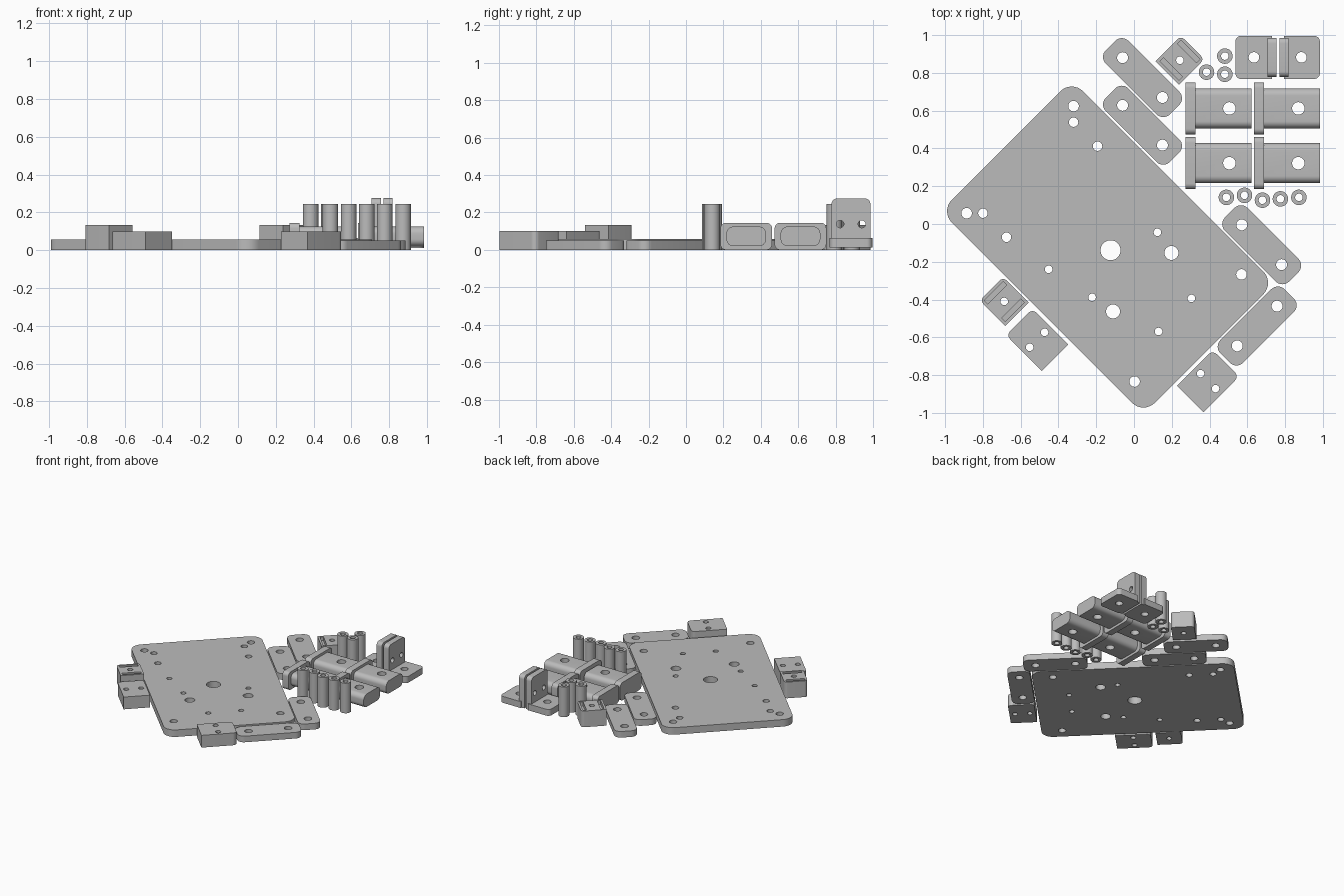
import bpy, bmesh
from math import sin, cos, pi, radians
from mathutils import Matrix

cube = bpy.data.objects.get("Cube")
if cube:
    bpy.data.objects.remove(cube)

GREY = (0.5, 0.5, 0.5, 1)
grey = bpy.data.materials.new("plain_grey")
grey.use_nodes = True
grey.diffuse_color = GREY
grey.node_tree.nodes["Principled BSDF"].inputs["Base Color"].default_value = GREY

FLAT = Matrix.Identity(4)
# Frame for profiles drawn in (y, z) and extruded along x
SIDE = Matrix(((0, 0, 1, 0), (1, 0, 0, 0), (0, 1, 0, 0), (0, 0, 0, 1)))


def rounded(cx, cy, w, h, radii, angle=0):
    """Rounded rectangle; radii run counter-clockwise from the +x +y corner."""
    a, pts = radians(angle), []
    for i, (sx, sy) in enumerate(((1, 1), (-1, 1), (-1, -1), (1, -1))):
        r = radii[i]
        steps = 8 if r else 0
        for k in range(steps + 1):
            t = (i + k / max(steps, 1)) * pi / 2
            x = sx * (w / 2 - r) + r * cos(t)
            y = sy * (h / 2 - r) + r * sin(t)
            pts.append((cx + x * cos(a) - y * sin(a), cy + x * sin(a) + y * cos(a)))
    return pts


def circle(x, y, r, n=32):
    return [(x + r * cos(2 * pi * k / n), y + r * sin(2 * pi * k / n)) for k in range(n)]


def extrude(name, outline, holes, low, high, frame=FLAT):
    """Solid made from a filled outline with round holes (x, y, radius)."""
    curve = bpy.data.curves.new(name, "CURVE")
    curve.dimensions = "2D"
    curve.fill_mode = "BOTH"
    curve.extrude = (high - low) / 2
    for pts in [outline] + [circle(*h) for h in holes]:
        spline = curve.splines.new("POLY")
        spline.points.add(len(pts) - 1)
        for p, (x, y) in zip(spline.points, pts):
            p.co = (x, y, 0, 1)
        spline.use_cyclic_u = True
    temp = bpy.data.objects.new(name + "_curve", curve)
    bpy.context.collection.objects.link(temp)
    bpy.context.view_layer.update()
    mesh = bpy.data.meshes.new_from_object(temp.evaluated_get(bpy.context.evaluated_depsgraph_get()))
    bpy.data.objects.remove(temp)
    bm = bmesh.new()
    bm.from_mesh(mesh)
    bmesh.ops.remove_doubles(bm, verts=bm.verts, dist=1e-5)
    bmesh.ops.transform(bm, matrix=frame @ Matrix.Translation((0, 0, (low + high) / 2)), verts=bm.verts)
    bmesh.ops.recalc_face_normals(bm, faces=bm.faces)
    bm.to_mesh(mesh)
    bm.free()
    mesh.name = name
    mesh.materials.clear()
    mesh.materials.append(grey)
    obj = bpy.data.objects.new(name, mesh)
    bpy.context.collection.objects.link(obj)
    return obj


def cut(obj, cutter):
    """Subtract the cutter and bake the result."""
    cutter.hide_render = True
    mod = obj.modifiers.new("cut", "BOOLEAN")
    mod.operation = "DIFFERENCE"
    mod.solver = "EXACT"
    mod.object = cutter
    bpy.context.view_layer.update()
    mesh = bpy.data.meshes.new_from_object(obj.evaluated_get(bpy.context.evaluated_depsgraph_get()))
    obj.modifiers.clear()
    obj.data = mesh
    bpy.data.objects.remove(cutter)


# Large base plate with its drilled pattern
corner_holes = [(-0.32, 0.624), (-0.886, 0.057), (0.569, -0.267), (0.003, -0.834)]
side_holes = [(-0.32, 0.539), (-0.193, 0.412), (-0.80, 0.057), (-0.675, -0.07)]
small_holes = [(-0.452, -0.24), (0.124, -0.044), (-0.222, -0.388), (0.304, -0.394), (0.13, -0.569)]
drilled = [(x, y, 0.028) for x, y in corner_holes]
drilled += [(x, y, 0.025) for x, y in side_holes]
drilled += [(x, y, 0.02) for x, y in small_holes]
drilled += [(-0.124, -0.139, 0.053), (0.198, -0.153, 0.037), (-0.111, -0.463, 0.037)]
extrude("base_plate", rounded(-0.14, -0.122, 1.52, 0.983, [0.085] * 4, -45), drilled, 0, 0.057)

# Four link bars with a hole near each end
for i, (x, y, angle) in enumerate([(0.045, 0.775, -45), (0.045, 0.523, -45),
                                   (0.676, -0.11, -45), (0.652, -0.54, 45)]):
    dx, dy = 0.149 * cos(radians(angle)), 0.149 * sin(radians(angle))
    ends = [(x + dx, y + dy, 0.029), (x - dx, y - dy, 0.029)]
    extrude(f"link_bar_{i + 1}", rounded(x, y, 0.48, 0.17, [0.05] * 4, angle), ends, 0, 0.05)

# Two-hole blocks, rounded at one end
for i, (x, y, angle) in enumerate([(-0.513, -0.613, 135), (0.392, -0.832, 45)]):
    a = radians(angle + 90)
    pair = [(x + s * cos(a), y + s * sin(a), 0.02) for s in (-0.056, 0.056)]
    extrude(f"two_hole_block_{i + 1}", rounded(x, y, 0.267, 0.197, [0.03, 0, 0, 0.03], angle), pair, 0, 0.1)

# Slotted blocks, rounded at one end, with two slots across the top
for i, (x, y, angle) in enumerate([(-0.687, -0.41, 135), (0.243, 0.867, 45)]):
    a = radians(angle)
    block = extrude(f"slotted_block_{i + 1}", rounded(x, y, 0.19, 0.175, [0.025, 0, 0, 0.025], angle),
                    [(x, y, 0.02)], 0, 0.132)
    for s in (-0.066, 0.066):
        slot = rounded(x + s * cos(a), y + s * sin(a), 0.026, 0.142, [0] * 4, angle)
        cut(block, extrude("slot_cutter", slot, [], 0.1, 0.2))

# Tall round spacers
for i, (x, y) in enumerate([(0.384, 0.804), (0.481, 0.889), (0.481, 0.793), (0.489, 0.141),
                            (0.585, 0.152), (0.68, 0.126), (0.775, 0.133), (0.873, 0.141)]):
    extrude(f"spacer_{i + 1}", circle(x, y, 0.041), [(x, y, 0.02)], 0, 0.245)

# Flanged plugs lying on their sides, drilled from top to bottom
for row, y in (("front", 0.322), ("back", 0.612)):
    for side, x, end, hole in (("right", 0.272, 0.622, 0.505), ("left", 0.635, 0.984, 0.87)):
        extrude(f"{row}_{side}_flange", rounded(y, 0.0725, 0.276, 0.145, [0.03] * 4), [],
                x, x + 0.054, SIDE)
        body = extrude(f"{row}_{side}_plug", rounded(y, 0.0725, 0.212, 0.105, [0.038] * 4), [],
                       x + 0.054, end, SIDE)
        cut(body, extrude("drill", circle(hole, y, 0.033), [], -0.1, 0.3))

# Two angle brackets standing back to back
Y = 0.882
for side, x0, x1, hole, wall0, wall1, radii in (
        ("right", 0.537, 0.73, 0.635, 0.706, 0.755, [0, 0.03, 0.03, 0]),
        ("left", 0.795, 0.984, 0.886, 0.77, 0.818, [0.03, 0, 0, 0.03])):
    extrude(f"{side}_bracket_foot", rounded((x0 + x1) / 2, Y, x1 - x0, 0.228, radii),
            [(hole, Y, 0.028)], 0.012, 0.064)
    extrude(f"{side}_bracket_wall", rounded(Y, 0.1435, 0.208, 0.263, [0.03, 0.03, 0, 0]),
            [(Y - 0.058, 0.138, 0.02), (Y + 0.058, 0.138, 0.02)], wall0, wall1, SIDE)

# Smooth the rounded walls while keeping rims sharp
bpy.ops.object.select_all(action="DESELECT")
for obj in bpy.context.scene.objects:
    if obj.type == "MESH" and grey.name in obj.data.materials:
        obj.select_set(True)
        bpy.context.view_layer.objects.active = obj
bpy.ops.object.shade_smooth_by_angle(angle=radians(30))
